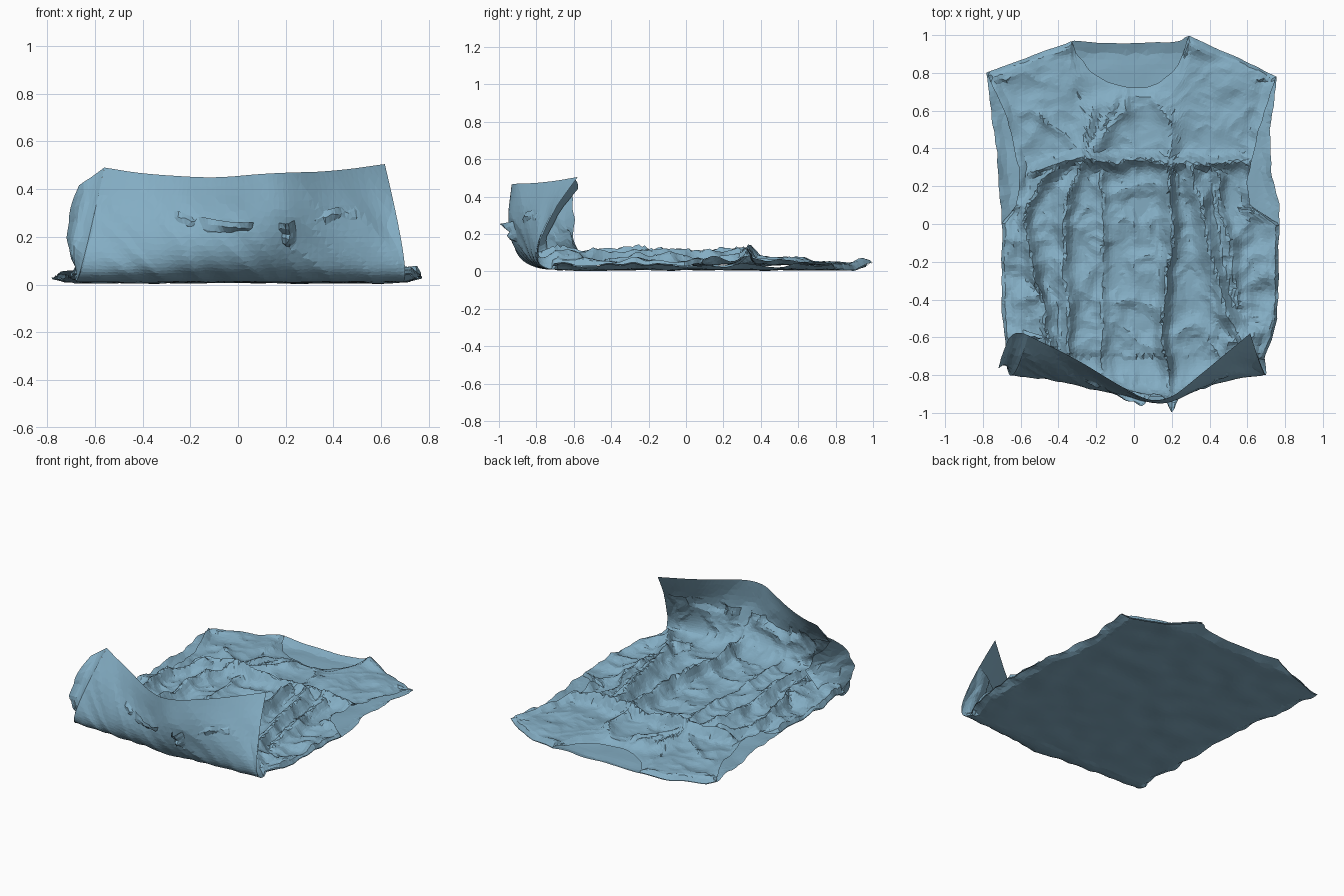
import bpy, bmesh, math
from mathutils import Vector, noise

if "Cube" in bpy.data.objects:
    bpy.data.objects.remove(bpy.data.objects["Cube"])

CLOTH = bpy.data.materials.new("blue_cloth")
CLOTH.diffuse_color = (0.23, 0.42, 0.55, 1)
CLOTH.use_nodes = True
CLOTH.node_tree.nodes["Principled BSDF"].inputs["Base Color"].default_value = CLOTH.diffuse_color


def lerp(a, b, t):
    return a + (b - a) * t


def table(pts, k):
    """Piecewise linear lookup in a short list of (key, value)."""
    if k <= pts[0][0]:
        return pts[0][1]
    for (a, va), (b, vb) in zip(pts, pts[1:]):
        if k <= b:
            return lerp(va, vb, (k - a) / (b - a))
    return pts[-1][1]


def smooth_table(pts, k):
    """Lookup averaged over a small span so the curve has no kinks."""
    w = min(.09, k - pts[0][0], pts[-1][0] - k)
    return sum(table(pts, k + w * i / 3) for i in range(-3, 4)) / 7


def n3(x, y, f, seed):
    return noise.noise(Vector((x * f, y * f, seed)))


def crumple(x, y, seed):
    """Creased cloth noise, about 0..1."""
    return max(0, 1 - abs(n3(x, y, 5, seed)) * 1.6 - 0.6 * abs(n3(x, y, 12, seed + 3)))


# outline of the garment lying flat
LEFT = [(-.72, -.68), (-.4, -.70), (.1, -.70), (.4, -.73), (.8, -.78)]
RIGHT = [(-.72, .69), (-.5, .76), (.1, .77), (.25, .73), (.5, .72), (.8, .76)]
F_LEFT = [(-.72, -.68), (-.4, -.70), (.0, -.70), (.1, -.62), (.3, -.61), (.55, -.67), (.8, -.78)]
F_RIGHT = [(-.72, .69), (-.5, .76), (.0, .768), (.1, .61), (.25, .60), (.5, .66), (.8, .76)]
B_TOP = [(-.78, .80), (-.33, .97), (-.1, .955), (.1, .96), (.24, .965), (.29, 1.0), (.76, .78)]
F_TOP = [(-.78, .80), (-.33, .97), (-.30, .90), (-.24, .82), (-.15, .75), (-.02, .72),
         (.06, .72), (.13, .75), (.20, .80), (.25, .88), (.29, 1.0), (.76, .78)]
# upturned hem: height and depth across the width, and reach of the front panel
HEM_Z = [(-.56, .49), (-.4, .465), (-.1, .445), (.1, .465), (.4, .475), (.615, .505)]
HEM_Y = [(-.56, -.59), (-.3, -.72), (-.02, -.89), (.12, -.96), (.22, -.91), (.35, -.80), (.615, -.58)]
REACH = [(-.5, .84), (-.3, .82), (-.07, .76), (.2, .74), (.3, .79), (.5, .83)]
HINGE = -.70

# fold lines on the front: height, width, path
FOLDS = [
    (.075, .035, [(-.5, .27), (-.28, .36), (-.08, .31), (-.03, .35), (.18, .31), (.58, .33)]),
    (.085, .025, [(.17, .32), (.20, -.1), (.15, -.5), (.17, -.95)]),
    (.025, .03, [(-.17, .25), (-.16, -.2), (-.18, -.8)]),
    (.065, .04, [(-.28, .33), (-.38, .1), (-.36, -.3), (-.35, -.68)]),
    (.07, .03, [(-.42, .28), (-.58, .1), (-.52, -.3), (-.45, -.65)]),
    (.075, .04, [(.28, .32), (.36, .1), (.42, -.2), (.50, -.5), (.62, -.7)]),
    (.05, .03, [(.42, .3), (.48, 0), (.55, -.4)]),
    (.03, .04, [(-.28, .38), (-.47, .56)]),
    (.03, .04, [(-.28, .38), (-.22, .62)]),
    (.035, .04, [(-.26, .36), (-.06, .58), (-.05, .68)]),
    (.03, .035, [(-.17, .52), (-.1, .68), (.1, .68), (.2, .52), (.18, .34)]),
    (.02, .03, [(.62, .05), (.64, .5)]),
    (.07, .07, [(-.55, -.4), (-.5, -.6), (-.6, -.68)]),
    (.06, .05, [(.5, -.62), (.62, -.6)]),
    (.03, .03, [(-.72, .8), (-.36, .93)]),
    (.03, .03, [(.70, .79), (.32, .95)]),
]


def fold_height(x, y):
    p = Vector((x + .03 * n3(x, y, 6, 20), y + .03 * n3(x, y, 6, 30)))
    best = total = 0
    for h, w, path in FOLDS:
        d = 9
        for a, b in zip(path, path[1:]):
            a, b = Vector(a), Vector(b)
            t = max(0, min(1, (p - a).dot(b - a) / (b - a).length_squared))
            d = min(d, (p - a.lerp(b, t)).length)
        g = h * math.exp(-(d / w) ** 1.5)
        best, total = max(best, g), total + g
    return (.8 * best + .15 * total) * (1.05 + .4 * n3(x, y, 8, 40))


def flap(t, s):
    """Point and inward direction on the upturned hem (t across, s up)."""
    xt = lerp(-.56, .615, t)
    side = abs(2 * t - 1) ** 2
    p0 = Vector((lerp(-.68, .69, t), HINGE, .010))
    p1 = Vector((lerp(-.66, .73, t), lerp(-1.0, -.95, side), lerp(0, .02, side)))
    p2 = Vector((xt, smooth_table(HEM_Y, xt), smooth_table(HEM_Z, xt)))
    p = p0 * (1 - s) ** 2 + p1 * 2 * s * (1 - s) + p2 * s * s
    d = (p1 - p0) * (1 - s) + (p2 - p1) * s
    return p, Vector((0, d.z, -d.y)).normalized()


def ground_cloth(x, y, t):
    """Back panel point with its small ripples and raised rim."""
    edge = max(0, abs(2 * t - 1) - .93) / .07
    z = .010 + .011 * n3(x, y, 6, 1) + edge * .025 * (1 + n3(x, y, 10, 4))
    if y > .9:
        z += (y - .9) * .35
    return Vector((x + .010 * n3(x, y, 12, 8), y + .008 * n3(x, y, 12, 9), z))


def back_point(t, v):
    if v > .72:
        s = (v - .72) / .28
        p, inward = flap(t, s)
        # soft dents and slanted creases on the outside
        dent = .022 * n3(p.x, p.z, 4, 2) + .018 * abs(n3(p.x + .7 * p.z, p.z * .5, 7, 5))
        return p + inward * dent * min(1, s * 4) * min(1, (1 - s) * 4 + .2)
    y = lerp(table(B_TOP, lerp(-.78, .76, t)), HINGE, v / .72)
    return ground_cloth(lerp(table(LEFT, y), table(RIGHT, y), t), y, t)


def front_lift(x, y, t):
    """Height of the front panel above the back panel."""
    rim = min(t, 1 - t) * 1.4
    arm = .08 < y < .76
    puff = .5 + .5 * min(1, rim / .1) if arm else min(1, max(rim, 0) / .06) ** .5
    h = .018 + .028 * (1 if y < .35 else .6) * crumple(x, y, 6) + .95 * fold_height(x, y)
    if not arm:
        h += .05 * max(0, 1 - rim / .12) * (.6 + n3(x, y, 9, 14))
    return puff * h


def front_point(t, v):
    if v > .8:
        q = (v - .8) / .2                       # hugs the inside of the flap
        x0 = lerp(-.68, .69, t)
        p, inward = flap(t, q * table(REACH, x0))
        rise = .014 + .03 * crumple(p.x, p.z, 6) + fold_height(p.x, -.75) * (1 - q) * .5
        h = lerp(front_lift(x0, HINGE, t), rise * min(1, 12 * min(t, 1 - t)), min(1, q * 2.5))
        # parts of the front hem that poke out through the flap
        out = max(0, 1 - abs(p.x + .10) / .19, 1 - abs(p.x - .41) / .11)
        h -= min(1, out * 5) * max(0, min(1, (q - .84) / .1)) * (.036 + .02 * n3(p.x, p.z, 14, 50))
        h -= .085 * math.exp(-((p.x - .205) / .035) ** 2 - ((q - .93) / .14) ** 2) * (1 + .6 * n3(p.x, p.z, 25, 52))
        return p + inward * h
    y = lerp(table(F_TOP, lerp(-.78, .76, t)), HINGE, v / .8)
    x = lerp(table(F_LEFT, y), table(F_RIGHT, y), t)
    p = ground_cloth(x, y, t)
    neck = -.33 < lerp(-.78, .76, t) < .29
    seam = .35 + .65 * min(1, v / .06) if neck else min(1, max(v, 0) / .04) ** .5
    p.z += .004 + seam * front_lift(x, y, t)    # closed along the shoulders
    return p


def left_fold_point(t, v):
    """Loose fold turning back from the left end of the hem."""
    a, _ = flap(0, v)
    c0, c1, c2 = Vector((-.66, -.70, .03)), Vector((-.77, -.88, .12)), Vector((-.67, -.62, .41))
    b = c0 * (1 - v) ** 2 + c1 * 2 * v * (1 - v) + c2 * v * v
    p = a.lerp(b, t)
    p.y += .03 * math.sin(t * math.pi)
    return p + Vector((.4, 1, .5)) * .04 * n3(p.x, p.z, 11, 17) * t


def left_inner_point(t, v):
    """Crumpled cloth from the loose fold back down into the garment."""
    a = left_fold_point(1, v)
    b = Vector((lerp(-.62, -.46, v), lerp(-.55, -.60, v), lerp(.06, .16, v)))
    p = a.lerp(b, t)
    return p + Vector((.5, .5, 1)) * .07 * n3(p.x + p.y, p.z, 9, 18) * math.sin(t * math.pi)


def sheet(name, func, cols, rows):
    """Cloth sheet from a point function, with irregular triangles."""
    bm = bmesh.new()
    grid = []
    for j in range(rows + 1):
        row = []
        for i in range(cols + 1):
            inside = 0 < i < cols and 0 < j < rows
            a = .5 * n3(i, j, .77, 60) if inside else 0
            b = .5 * n3(i, j, .77, 70) if inside else 0
            p = func((i + a) / cols, (j + b) / rows)
            p.z = max(p.z, 0)
            row.append(bm.verts.new(p))
        grid.append(row)
    for r0, r1 in zip(grid, grid[1:]):
        for i in range(cols):
            bm.faces.new((r0[i], r1[i], r1[i + 1], r0[i + 1]))
    bmesh.ops.triangulate(bm, faces=bm.faces[:], quad_method='SHORT_EDGE')
    me = bpy.data.meshes.new(name)
    bm.to_mesh(me)
    bm.free()
    me.materials.append(CLOTH)
    ob = bpy.data.objects.new(name, me)
    bpy.context.collection.objects.link(ob)
    return ob


back = sheet("back_panel", back_point, 60, 80)
back.data.flip_normals()
sheet("front_panel", front_point, 90, 110)
sheet("left_hem_fold", left_fold_point, 6, 14)
sheet("left_inner_fold", left_inner_point, 8, 14)
